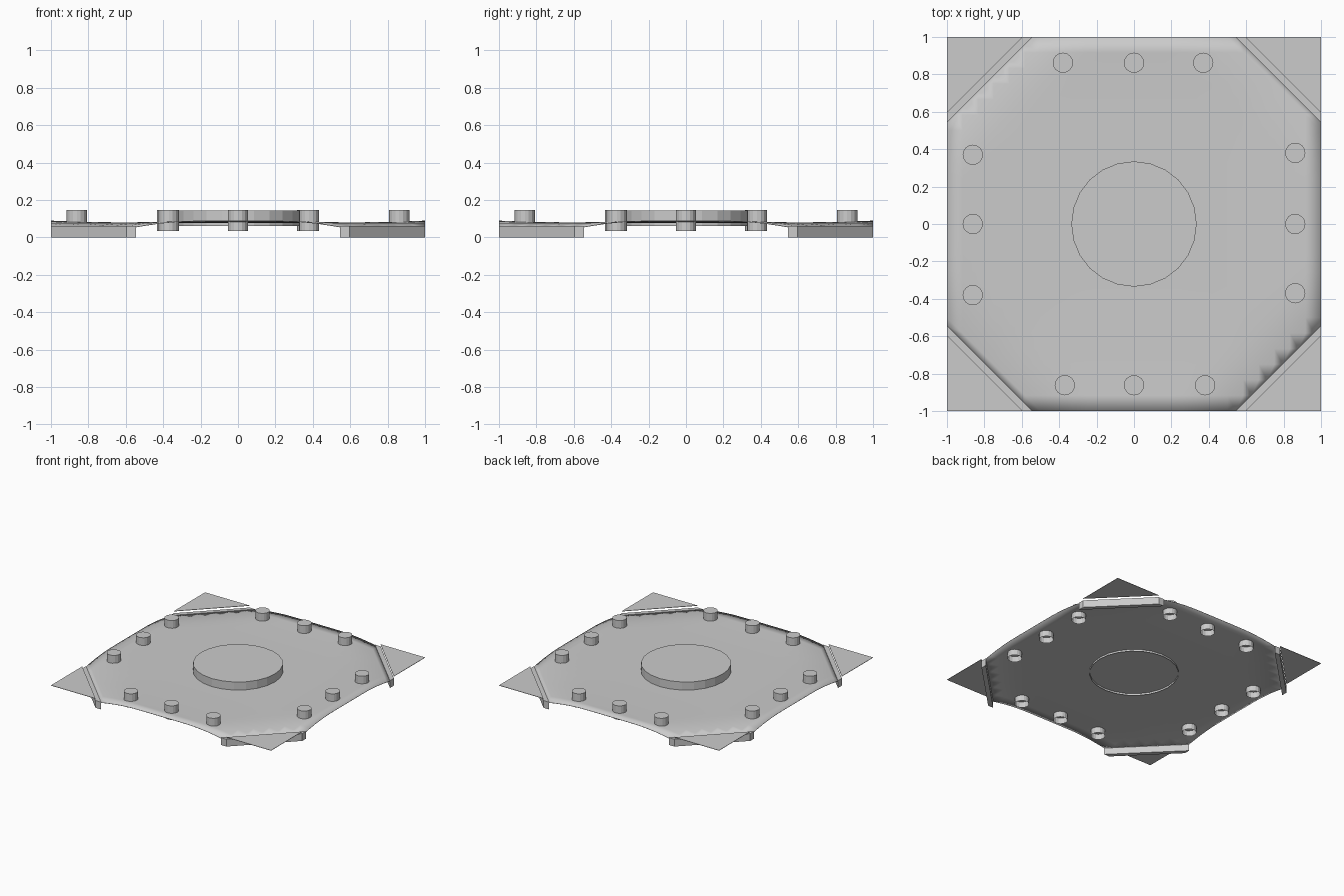
import bpy, bmesh, math
from mathutils import Vector

if "Cube" in bpy.data.objects:
    bpy.data.objects.remove(bpy.data.objects["Cube"])


def finish(bm, name, smooth=False):
    bmesh.ops.recalc_face_normals(bm, faces=bm.faces)
    me = bpy.data.meshes.new(name)
    bm.to_mesh(me)
    bm.free()
    ob = bpy.data.objects.new(name, me)
    bpy.context.collection.objects.link(ob)
    if smooth:
        for p in me.polygons:
            p.use_smooth = True
    return ob


def prism(name, pts, z0, z1):
    bm = bmesh.new()
    face = bm.faces.new([bm.verts.new((x, y, z0)) for x, y in pts])
    ext = bmesh.ops.extrude_face_region(bm, geom=[face], use_keep_orig=True)
    for v in ext["geom"]:
        if isinstance(v, bmesh.types.BMVert):
            v.co.z = z1
    return finish(bm, name)


def cap(name, x, y, r, z0, z1, sides):
    # round cap, closed on top and open underneath
    bm = bmesh.new()
    ring = [(x + r * math.cos(2 * math.pi * i / sides),
             y + r * math.sin(2 * math.pi * i / sides)) for i in range(sides)]
    low = [bm.verts.new((a, b, z0)) for a, b in ring]
    top = [bm.verts.new((a, b, z1)) for a, b in ring]
    for i in range(sides):
        j = (i + 1) % sides
        bm.faces.new((low[i], low[j], top[j], top[i]))
    bm.faces.new(top)
    # orient outward (the open mesh has a well-defined top)
    return finish(bm, name)


INNER, OUTER = 1.545, 1.595


def sheet_height(x, y):
    m, d = max(abs(x), abs(y)), abs(x) + abs(y)
    t = max(0, (d - 1.2) / (INNER - 1.2)) ** 2
    return 0.077 + 0.011 * m ** 4 * (1 - t) - 0.022 * t


# gently warped sheet with its corners cut off
bm = bmesh.new()
bmesh.ops.create_grid(bm, x_segments=24, y_segments=24, size=1)
for sx in (-1, 1):
    for sy in (-1, 1):
        bmesh.ops.bisect_plane(bm, geom=bm.verts[:] + bm.edges[:] + bm.faces[:],
                               plane_co=Vector((sx, sy, 0)) * INNER / 2,
                               plane_no=(sx, sy, 0), clear_outer=True)
for v in bm.verts:
    v.co.z = sheet_height(v.co.x, v.co.y)
sheet = finish(bm, "warped_sheet", True)
mod = sheet.modifiers.new("thickness", 'SOLIDIFY')
mod.thickness = 0.003
mod.offset = 0

# corner plates and the diagonal strips that carry them
for sx in (-1, 1):
    for sy in (-1, 1):
        a, b = INNER - 1, OUTER - 1
        prism("corner_plate", [(sx, sy), (sx * b, sy), (sx, sy * b)], 0.074, 0.077)
        prism("corner_strip", [(sx, sy * a), (sx, sy * b), (sx * b, sy), (sx * a, sy)],
              0, 0.06)

# central disc
cap("central_disc", 0, 0, 0.335, 0.06, 0.145, 24)

# three pegs on each side, repeated by quarter turns
for k in range(4):
    c, s = round(math.cos(k * math.pi / 2)), round(math.sin(k * math.pi / 2))
    for u in (-0.38, 0, 0.37):
        x, y = u, 0.862
        cap("edge_peg", c * x - s * y, s * x + c * y, 0.054, 0.033, 0.147, 16)
